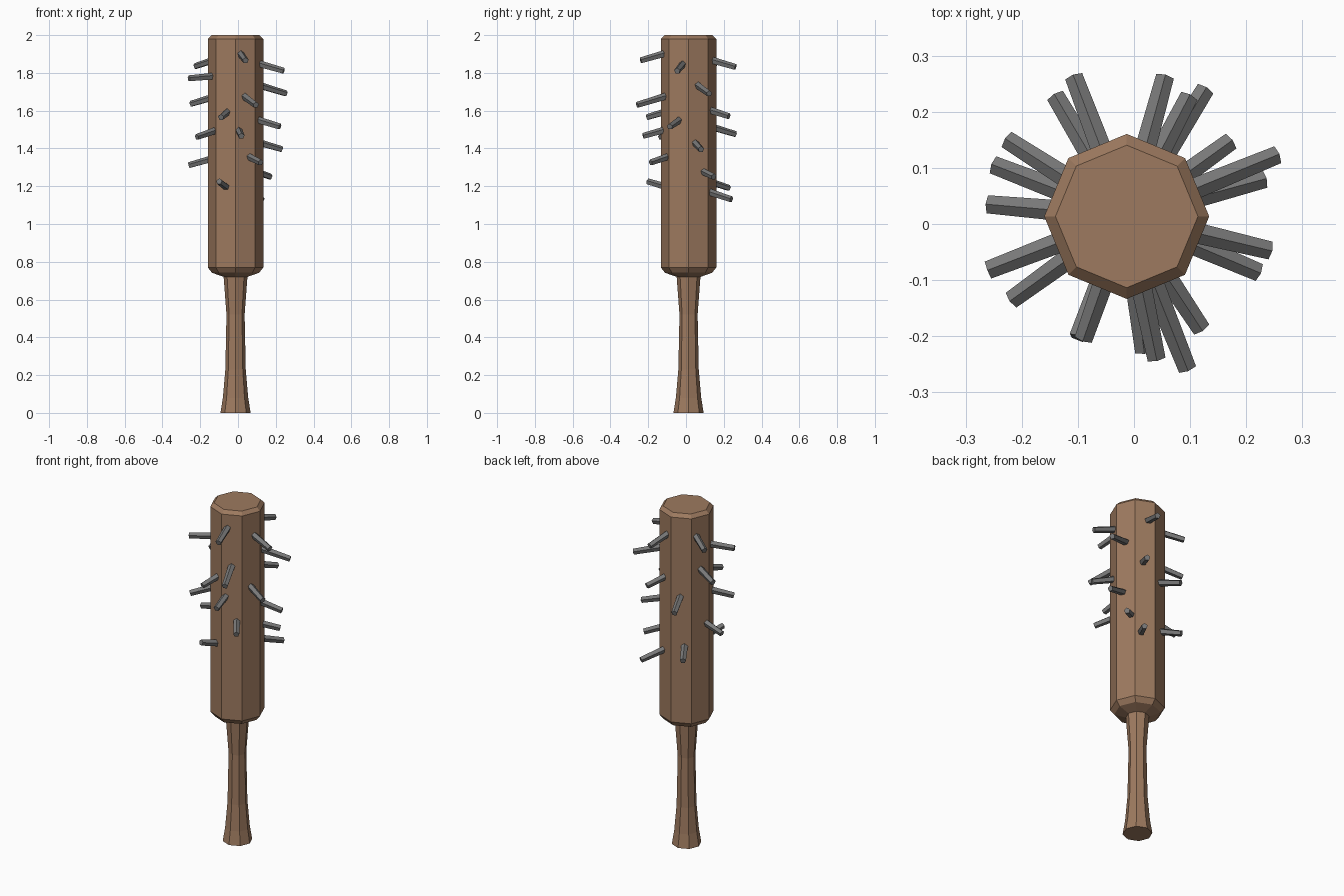
import bpy, bmesh, math
from mathutils import Vector

if "Cube" in bpy.data.objects:
    bpy.data.objects.remove(bpy.data.objects["Cube"])

CX, CY = -0.013, 0.0135  # axis of the shaft


def material(name, rgb):
    m = bpy.data.materials.new(name)
    m.diffuse_color = (*rgb, 1)
    m.use_nodes = True
    m.node_tree.nodes["Principled BSDF"].inputs["Base Color"].default_value = m.diffuse_color
    return m


wood = material("brown wood", (0.34, 0.195, 0.115))
iron = material("grey iron", (0.19, 0.19, 0.19))


def finish(bm, name, mat):
    bmesh.ops.recalc_face_normals(bm, faces=bm.faces)
    me = bpy.data.meshes.new(name)
    bm.to_mesh(me)
    bm.free()
    me.materials.append(mat)
    ob = bpy.data.objects.new(name, me)
    bpy.context.collection.objects.link(ob)
    return ob


def lathe(name, profile, mat, sides=8):
    bm = bmesh.new()
    rings = []
    for r, z in profile:
        rings.append([bm.verts.new((CX + r * math.cos(math.tau * i / sides),
                                    CY + r * math.sin(math.tau * i / sides), z))
                      for i in range(sides)])
    for a, b in zip(rings, rings[1:]):
        for i in range(sides):
            j = (i + 1) % sides
            bm.faces.new((a[i], a[j], b[j], b[i]))
    bm.faces.new(rings[0][::-1])
    bm.faces.new(rings[-1])
    return finish(bm, name, mat)


# eight-sided club: flared handle, waist, thick chamfered head
lathe("club_shaft", [(0.08, 0), (0.067, 0.08), (0.054, 0.23), (0.048, 0.52),
                     (0.063, 0.72), (0.125, 0.742), (0.147, 0.77),
                     (0.147, 1.98), (0.127, 2.0)], wood)


def spike(index, x, y, z, slope=-0.28):
    """Blunt nail whose tip is at x, y, z and whose root is in the head."""
    tip = Vector((x, y, z))
    out = Vector((x - CX, y - CY, 0)).normalized()
    out.z = slope
    out.normalize()
    root = tip - out * 0.17
    side = out.cross(Vector((0, 0, 1))).normalized()
    up = side.cross(out)
    bm = bmesh.new()
    n = 5
    rings = []
    for p, r in ((root, 0.020), (tip, 0.017)):
        rings.append([bm.verts.new(p + r * (up * math.cos(math.tau * i / n)
                                            + side * math.sin(math.tau * i / n)))
                      for i in range(n)])
    for i in range(n):
        j = (i + 1) % n
        bm.faces.new((rings[0][i], rings[0][j], rings[1][j], rings[1][i]))
    bm.faces.new(rings[0])
    bm.faces.new(rings[1])
    finish(bm, f"spike_{index:02d}", iron)


# spike tips around the head, grouped by side
tips = [
    # right
    (0.242, -0.047, 1.81), (0.255, 0.123, 1.69), (0.222, -0.086, 1.515),
    (0.232, 0.08, 1.395), (0.172, 0.147, 1.25),
    # front
    (0.04, -0.24, 1.865), (0.095, -0.258, 1.63), (-0.09, -0.205, 1.565),
    (0.018, -0.227, 1.465), (0.12, -0.187, 1.325), (-0.1, -0.203, 1.225, 0.28),
    # left
    (-0.226, 0.15, 1.835), (-0.26, -0.082, 1.77, -0.08), (-0.25, 0.105, 1.635),
    (-0.218, -0.135, 1.46), (-0.26, 0.035, 1.31),
    # back
    (0.055, 0.262, 1.83), (0.098, 0.227, 1.57), (-0.107, 0.262, 1.475),
    (-0.14, 0.228, 1.19), (0.127, 0.24, 1.13),
]
for k, t in enumerate(tips):
    spike(k + 1, *t)
